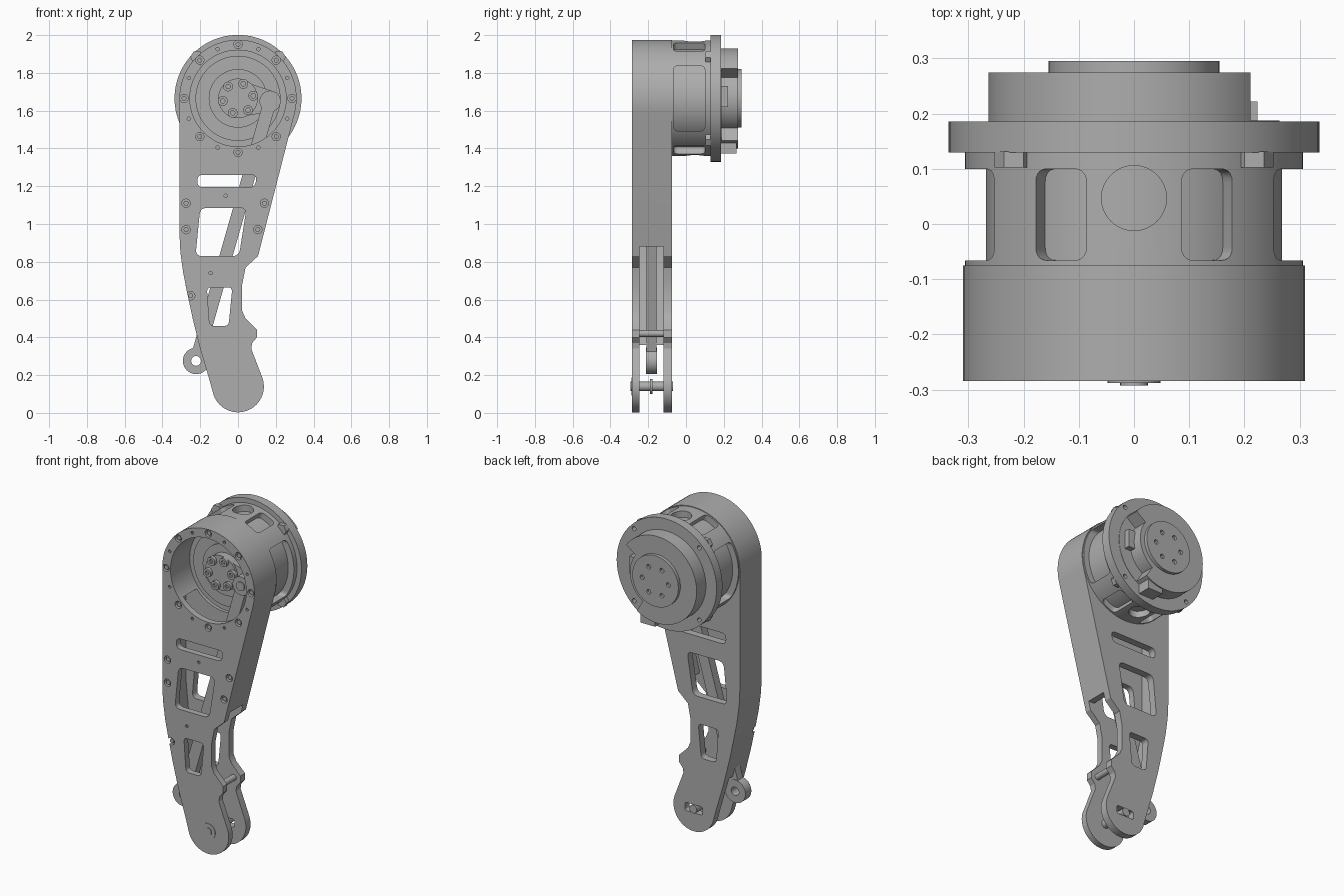
import bpy, bmesh
from math import sin, cos, pi, radians, atan2
from mathutils import Matrix, Vector

if "Cube" in bpy.data.objects:
    bpy.data.objects.remove(bpy.data.objects["Cube"])

grey = bpy.data.materials.new("machined grey")
grey.use_nodes = True
grey.diffuse_color = (0.42, 0.42, 0.42, 1)
grey.node_tree.nodes["Principled BSDF"].inputs["Base Color"].default_value = (0.42, 0.42, 0.42, 1)

HUB = 1.665            # height of the motor axis
FRONT, BACK = -0.285, -0.075


def finish(name, bm):
    bmesh.ops.recalc_face_normals(bm, faces=bm.faces)
    me = bpy.data.meshes.new(name)
    bm.to_mesh(me)
    bm.free()
    me.materials.append(grey)
    ob = bpy.data.objects.new(name, me)
    bpy.context.collection.objects.link(ob)
    return ob


def plate(name, pts, y0, y1):
    """Extrude an x-z outline from y0 to y1."""
    bm = bmesh.new()
    face = bm.faces.new([bm.verts.new((x, y0, z)) for x, z in pts])
    ext = bmesh.ops.extrude_face_region(bm, geom=[face])["geom"]
    bmesh.ops.translate(bm, vec=(0, y1 - y0, 0),
                        verts=[v for v in ext if isinstance(v, bmesh.types.BMVert)])
    return finish(name, bm)


def arc(cx, cz, r, a0, a1, n):
    return [(cx + r * cos(radians(a0 + (a1 - a0) * i / n)),
             cz + r * sin(radians(a0 + (a1 - a0) * i / n))) for i in range(n + 1)]


def disc(name, x, z, r, y0, y1, n=32):
    return plate(name, arc(x, z, r, 0, 360, n)[:-1], y0, y1)


def rounded(pts, r):
    """Round the corners of a convex polygon."""
    out = []
    vs = [Vector(p) for p in pts]
    for i, p in enumerate(vs):
        a = p + (vs[i - 1] - p).normalized() * r
        b = p + (vs[(i + 1) % len(vs)] - p).normalized() * r
        for k in range(6):
            t = k / 5
            out.append(tuple(a * (1 - t) ** 2 + p * 2 * t * (1 - t) + b * t * t))
    return out


def cut(target, cutters):
    for c in cutters:
        c.hide_render = True
        m = target.modifiers.new("cut", 'BOOLEAN')
        m.operation, m.solver, m.object = 'DIFFERENCE', 'EXACT', c
    bpy.context.view_layer.update()
    dg = bpy.context.evaluated_depsgraph_get()
    me = bpy.data.meshes.new_from_object(target.evaluated_get(dg))
    target.modifiers.clear()
    target.data = me
    for c in cutters:
        bpy.data.objects.remove(c)


def polar(r, deg):
    return r * cos(radians(deg)), HUB + r * sin(radians(deg))


# Leg housing: one outline, hollowed between two side plates
outline = (arc(0, HUB, 0.31, -14, 180, 56)
           + [(-0.31, 0.95), (-0.305, 0.85), (-0.29, 0.74), (-0.268, 0.63), (-0.24, 0.5),
              (-0.2, 0.34), (-0.15, 0.17)]
           + arc(0, 0.14, 0.137, 200, 380, 28)
           + [(0.07, 0.34), (0.075, 0.37), (0.1, 0.4), (0.1, 0.44), (0.04, 0.5), (0.022, 0.54),
              (0.022, 0.68), (0.04, 0.77), (0.106, 0.83)])
housing = plate("leg_housing", outline, FRONT, BACK)
cavity = [(-0.265, 1.5), (-0.265, 0.92), (-0.25, 0.76), (-0.205, 0.55), (-0.165, 0.36), (-0.4, 0.36),
          (-0.4, -0.1), (0.4, -0.1), (0.4, 0.88), (0.08, 0.88), (0.225, 1.45), (0.15, 1.5)]
windows = [
    rounded([(-0.215, 1.195), (0.09, 1.195), (0.1, 1.26), (-0.215, 1.26)], 0.03),
    rounded([(-0.225, 0.83), (0.005, 0.83), (0.045, 1.085), (-0.2, 1.085)], 0.035),
    rounded([(-0.15, 0.46), (-0.05, 0.46), (-0.03, 0.665), (-0.165, 0.665)], 0.025),
]
cutters = [plate("cutter", cavity, -0.247, -0.12),
           disc("cutter", 0, HUB, 0.255, -0.4, 0.1, 64),
           plate("cutter", rounded([(-0.06, 0.115), (0.06, 0.115), (0.06, 0.165), (-0.06, 0.165)], 0.015),
                 -0.13, 0)]
cutters += [plate("cutter", w, -0.4, 0.1) for w in windows]
screws = [polar(0.286, 45 * i) for i in range(8)]
screws += [(-0.275, 1.11), (0.14, 1.11), (-0.275, 0.97), (0.105, 0.97), (-0.25, 0.62)]
cutters += [disc("cutter", x, z, 0.022, -0.4, FRONT + 0.02, 16) for x, z in screws]
pinholes = [(-0.065, 1.15), (-0.145, 0.74)] + [polar(0.282, 22.5 + 45 * i) for i in range(8)]
cutters += [disc("cutter", x, z, 0.009, -0.4, FRONT + 0.03, 10) for x, z in pinholes]
cut(housing, cutters)
for x, z in screws:
    disc("housing_screw", x, z, 0.013, FRONT + 0.006, FRONT + 0.03, 12)

# Ankle axle, its collar and the spacer pin
disc("ankle_axle", 0, 0.14, 0.025, -0.293, -0.068)
disc("axle_collar", 0, 0.14, 0.04, -0.19, -0.178)
disc("axle_washer", 0, 0.14, 0.048, -0.288, -0.28)
disc("spacer_pin", 0.055, 0.42, 0.018, -0.26, -0.1)

# Push rod with an eye at either end
top, low = Vector((0.17, 1.65)), Vector((-0.222, 0.275))
ang = atan2(top.y - low.y, top.x - low.x)
side = Vector((-sin(ang), cos(ang))) * 0.034
rod = plate("push_rod", [low + side, low - side, top - side, top + side], -0.208, -0.157)
eye = disc("rod_lower_eye", low.x, low.y, 0.07, -0.211, -0.154)
for part in (rod, eye):
    cut(part, [disc("cutter", low.x, low.y, 0.026, -0.4, 0.1, 20)])
disc("rod_upper_eye", top.x, top.y, 0.056, -0.215, -0.152)
disc("crank_pin", top.x, top.y, 0.027, -0.222, -0.13)

# Crank on the motor output
disc("output_hub", 0, HUB, 0.105, -0.165, -0.1, 40)
plate("crank_arm", [(0, HUB + 0.1), (0, HUB - 0.1)] + arc(top.x, top.y, 0.055, -75, 75, 12), -0.152, -0.12)
for i in range(6):
    x, z = polar(0.082, 10 + 60 * i)
    bolt = disc("hub_bolt", x, z, 0.026, -0.185, -0.16, 16)
    cut(bolt, [disc("cutter", x, z, 0.013, -0.3, -0.17, 6)])

# Motor core and inner rings
disc("motor_core", 0, HUB, 0.268, -0.1, 0.14, 64)
disc("motor_inner_step", 0, HUB, 0.225, -0.108, -0.09, 64)
disc("motor_inner_ring", 0, HUB, 0.155, -0.118, -0.09, 48)

# Motor cage with rounded openings
cage = disc("motor_cage", 0, HUB, 0.306, -0.08, 0.13, 96)
cutters = [disc("cutter", 0, HUB, 0.262, -0.2, 0.2, 64)]


def radial_cutter(profile, deg):
    """Push a (tangent, y) profile outward through the cage at an angle."""
    ob = plate("cutter", profile, 0.2, 0.4)
    ob.data.transform(Matrix.Translation((0, 0, HUB)) @ Matrix.Rotation(-radians(deg), 4, 'Y')
                      @ Matrix(((0, 1, 0, 0), (0, 0, 1, 0), (1, 0, 0, 0), (0, 0, 0, 1))))
    return ob


for deg, half in ((0, 0.172), (180, 0.172), (64, 0.051), (116, 0.051), (-64, 0.051), (-116, 0.051)):
    cutters.append(radial_cutter(rounded([(-half, -0.066), (half, -0.066), (half, 0.1), (-half, 0.1)], 0.025), deg))
for deg in (90, -90):
    cutters.append(radial_cutter(arc(0, 0.047, 0.059, 0, 360, 32)[:-1], deg))
cut(cage, cutters)

# Mounting flange with hex nuts beneath
flange = disc("mounting_flange", 0, HUB, 0.336, 0.13, 0.186, 96)
cut(flange, [disc("cutter", *polar(0.31, 45 + 90 * i), 0.013, 0.1, 0.3, 14) for i in range(4)])
for i in range(4):
    disc("flange_nut", *polar(0.308, 45 + 90 * i), 0.035, 0.102, 0.131, 6)

# Rear cover: drum with an open sector around a core, and an end cap
cover = disc("rear_cover", 0, HUB, 0.264, 0.18, 0.275, 80)
sector = arc(0, HUB, 0.5, -58, 37, 10) + arc(0, HUB, 0.185, 37, -58, 24)
cut(cover, [plate("cutter", sector, 0.188, 0.4)])
plate("cover_tab", [(0.02, 1.372), (0.12, 1.372), (0.12, 1.45), (0.02, 1.45)], 0.18, 0.268)
plate("connector", [(0.18, 1.62), (0.224, 1.62), (0.224, 1.73), (0.18, 1.73)], 0.18, 0.222)
cap = disc("end_cap", 0, HUB, 0.155, 0.27, 0.295, 64)
cut(cap, [disc("cutter", *polar(0.088, 60 * i), 0.014, 0.28, 0.4, 14) for i in range(6)])

# Smooth the round walls and keep the edges crisp
bpy.ops.object.select_all(action='DESELECT')
for ob in bpy.context.collection.objects:
    if ob.type == 'MESH':
        ob.select_set(True)
bpy.context.view_layer.objects.active = housing
bpy.ops.object.shade_smooth_by_angle(angle=radians(25))
